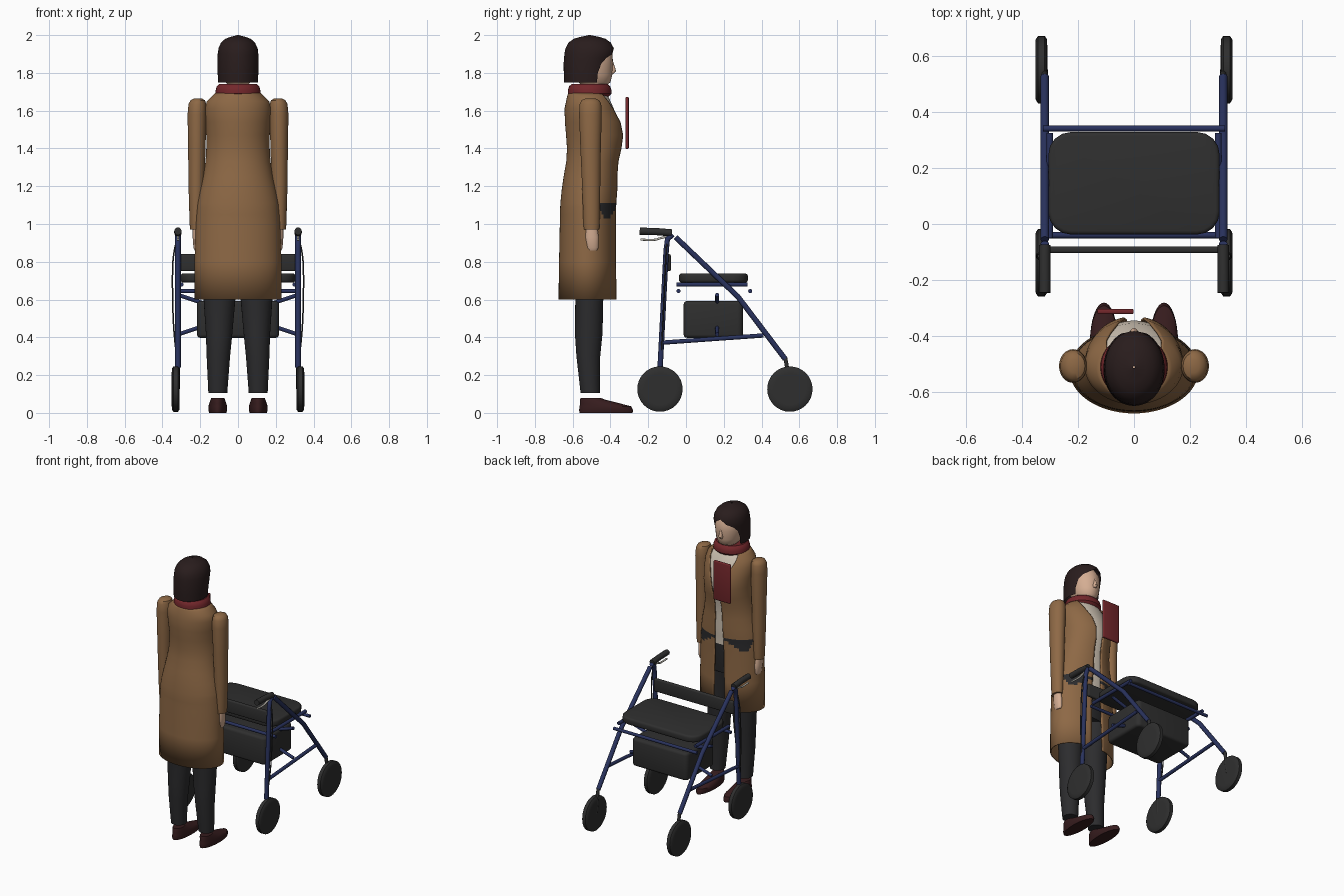
import bpy, bmesh, math
from mathutils import Vector

old = bpy.data.objects.get("Cube")
if old:
    bpy.data.objects.remove(old, do_unlink=True)


def material(name, r, g, b):
    m = bpy.data.materials.new(name)
    m.use_nodes = True
    m.diffuse_color = (r, g, b, 1)
    m.node_tree.nodes["Principled BSDF"].inputs["Base Color"].default_value = (r, g, b, 1)
    return m


TAN = material("camel_coat", .27, .14, .06)
HAIR = material("dark_brown_hair", .022, .012, .012)
RED = material("red_wool", .17, .02, .024)
TROUSER = material("charcoal_cloth", .025, .025, .027)
BLACK = material("black_rubber", .028, .028, .028)
BLUE = material("navy_metal", .022, .032, .11)
SKIN = material("skin", .66, .42, .29)
CREAM = material("cream_shirt", .66, .58, .48)
SHOE = material("maroon_leather", .038, .012, .013)
GREY = material("pale_metal", .55, .53, .47)


def finish(bm, name, mats, angle=40):
    bmesh.ops.recalc_face_normals(bm, faces=bm.faces)
    me = bpy.data.meshes.new(name)
    bm.to_mesh(me)
    bm.free()
    ob = bpy.data.objects.new(name, me)
    bpy.context.collection.objects.link(ob)
    for m in mats:
        me.materials.append(m)
    smooth(ob, angle)
    return ob


def smooth(ob, angle=40):
    bpy.ops.object.select_all(action='DESELECT')
    ob.select_set(True)
    bpy.context.view_layer.objects.active = ob
    bpy.ops.object.shade_smooth_by_angle(angle=math.radians(angle))


def loft(name, rings, mat, n=32, x=0, opening=None, extra=None, rule=None):
    """Skin ellipses (z, x, y, rx, ry); opening gives the front gap half-width per ring."""
    bm = bmesh.new()
    rows = []
    for i, (z, cx, cy, rx, ry) in enumerate(rings):
        a0 = math.asin(min(opening[i] / rx, 1)) if opening else 0
        count = n + 1 if opening else n
        row = []
        for k in range(count):
            a = a0 + (2 * math.pi - 2 * a0) * k / n
            row.append(bm.verts.new((x + cx + rx * math.sin(a), cy + ry * math.cos(a), z)))
        rows.append(row)
    for lo, hi in zip(rows, rows[1:]):
        for k in range(n):
            j = k + 1 if opening else (k + 1) % n
            bm.faces.new((lo[k], lo[j], hi[j], hi[k]))
    if not opening:
        bm.faces.new(rows[0])
        bm.faces.new(rows[-1])
    else:
        bmesh.ops.remove_doubles(bm, verts=bm.verts, dist=.0001)
    if rule:
        for f in bm.faces:
            f.material_index = int(rule(f.calc_center_median()))
    return finish(bm, name, [mat] + ([extra] if extra else []))


def tube(name, pts, r, mat, smooth_path=False):
    cu = bpy.data.curves.new(name, 'CURVE')
    cu.dimensions = '3D'
    cu.bevel_depth = r
    cu.bevel_resolution = 3
    cu.use_fill_caps = True
    sp = cu.splines.new('NURBS' if smooth_path else 'POLY')
    sp.points.add(len(pts) - 1)
    for p, co in zip(sp.points, pts):
        p.co = (*co, 1)
    if smooth_path:
        sp.use_endpoint_u = True
        sp.order_u = 3
    cu.materials.append(mat)
    ob = bpy.data.objects.new(name, cu)
    bpy.context.collection.objects.link(ob)
    bpy.ops.object.select_all(action='DESELECT')
    ob.select_set(True)
    bpy.context.view_layer.objects.active = ob
    bpy.ops.object.convert(target='MESH')
    smooth(bpy.context.object)
    return bpy.context.object


def box(name, centre, size, mat, corner=0, edge=.01):
    bm = bmesh.new()
    bmesh.ops.create_cube(bm, size=1)
    for v in bm.verts:
        v.co = Vector(c + s * p for c, s, p in zip(centre, size, v.co))
    if corner:
        upright = [e for e in bm.edges if abs(e.verts[0].co.z - e.verts[1].co.z) > .01]
        bmesh.ops.bevel(bm, geom=upright, offset=corner, segments=4, profile=.5, affect='EDGES')
    rim = [e for e in bm.edges if e.calc_face_angle(0) > .8]
    bmesh.ops.bevel(bm, geom=rim, offset=edge, segments=3, profile=.5, affect='EDGES')
    return finish(bm, name, [mat])


# Coat, open down the front, with dark pocket patches
coat = [(.60, 0, -.52, .23, .155), (.8, 0, -.52, .23, .152), (1.0, 0, -.519, .225, .149),
        (1.03, 0, -.518, .223, .149), (1.05, 0, -.518, .222, .149), (1.07, 0, -.518, .22, .149),
        (1.09, 0, -.517, .219, .149), (1.11, 0, -.516, .217, .149), (1.18, 0, -.51, .203, .148),
        (1.25, 0, -.505, .186, .143), (1.33, 0, -.495, .172, .139), (1.4, 0, -.485, .168, .145),
        (1.47, 0, -.482, .168, .153), (1.54, 0, -.49, .174, .151), (1.61, 0, -.505, .176, .138),
        (1.65, 0, -.51, .165, .125), (1.68, 0, -.513, .135, .115), (1.7, 0, -.515, .112, .105)]
gap = [.045, .04, .036, .035, .035, .034, .034, .033, .03, .028, .026, .025, .035, .055, .085, .1, .1, .09]
ob = loft("coat", coat, TAN, 72, opening=gap, extra=TROUSER,
          rule=lambda c: 1.03 < c.z < 1.11 and abs(c.y + .415) < (c.z - 1.005) * .5)
thick = ob.modifiers.new("cloth", 'SOLIDIFY')
thick.thickness = .008

# Shirt under the coat
loft("shirt", [(z, cx, cy, rx - .015, ry - .015) for z, cx, cy, rx, ry in coat if z > 1.04],
     CREAM, 48)
loft("trouser_waist", [(.84, 0, -.515, .17, .11), (.95, 0, -.515, .195, .128), (1.06, 0, -.515, .195, .131)],
     TROUSER, 40)

# Head, nose, hair and scarf
loft("head", [(1.66, 0, -.52, .055, .06), (1.725, 0, -.51, .055, .065), (1.735, 0, -.485, .05, .065),
              (1.75, 0, -.485, .066, .085), (1.79, 0, -.49, .083, .1), (1.85, 0, -.5, .094, .114),
              (1.9, 0, -.505, .094, .115), (1.95, 0, -.51, .07, .09)], SKIN)
loft("nose", [(1.795, 0, -.395, .012, .012), (1.81, 0, -.39, .015, .02), (1.83, 0, -.392, .011, .016),
              (1.865, 0, -.396, .006, .008)], SKIN, 12)
loft("hair", [(1.75, 0, -.525, .105, .12), (1.8, 0, -.525, .108, .122), (1.85, 0, -.52, .109, .128),
              (1.88, 0, -.515, .109, .13), (1.9, 0, -.511, .108, .133), (1.93, 0, -.51, .104, .128),
              (1.96, 0, -.51, .09, .112), (1.98, 0, -.51, .068, .085), (1.99, 0, -.51, .042, .052),
              (2.0, 0, -.51, .004, .004)], HAIR, 40,
     opening=[.094, .095, .09, .075, .045, 0, 0, 0, 0, 0])
loft("scarf", [(1.675, 0, -.51, .105, .1), (1.69, 0, -.51, .12, .115), (1.71, 0, -.51, .118, .115),
               (1.73, 0, -.51, .112, .108), (1.74, 0, -.51, .1, .095), (1.735, 0, -.51, .07, .07)], RED, 40)
box("scarf_tail", (-.066, -.312, 1.535), (.13, .018, .275), RED, edge=.006)

# Arms, hands, legs and shoes
for side, s in (("left", 1), ("right", -1)):
    loft(side + "_sleeve", [(.97, s * .222, -.5, .032, .04), (1.0, s * .222, -.5, .034, .043),
                            (1.2, s * .22, -.502, .042, .048), (1.4, s * .218, -.505, .046, .054),
                            (1.58, s * .217, -.506, .05, .06), (1.635, s * .215, -.506, .047, .057),
                            (1.655, s * .213, -.506, .038, .047), (1.665, s * .212, -.506, .02, .025)], TAN)
    loft(side + "_hand", [(.86, s * .217, -.495, .012, .024), (.875, s * .218, -.495, .018, .032),
                          (.93, s * .219, -.498, .021, .036), (.98, s * .22, -.5, .02, .03)], SKIN, 20)
    loft(side + "_trouser_leg", [(.105, s * .107, -.507, .05, .051), (.3, s * .104, -.517, .062, .063),
                                 (.42, s * .1, -.515, .07, .073), (.6, s * .098, -.512, .084, .074),
                                 (.84, s * .094, -.515, .09, .105), (1.0, s * .09, -.515, .09, .12)], TROUSER)
    loft(side + "_shoe", [(0, s * .107, -.423, .045, .14), (.015, s * .107, -.423, .05, .143),
                          (.035, s * .107, -.427, .05, .136), (.05, s * .107, -.455, .045, .106),
                          (.07, s * .107, -.495, .038, .066), (.08, s * .107, -.505, .034, .052)], SHOE)


def wheel(name, x, y):
    # Turned tyre with rounded shoulders
    profile = [(-.021, .085), (-.02, .108), (-.012, .12), (.012, .12), (.02, .108), (.021, .085)]
    bm = bmesh.new()
    rows = [[bm.verts.new((x + dx, y + r * math.cos(k * math.pi / 16), .126 + r * math.sin(k * math.pi / 16)))
             for k in range(32)] for dx, r in profile]
    for a, b in zip(rows, rows[1:]):
        for k in range(32):
            bm.faces.new((a[k], a[k - 1], b[k - 1], b[k]))
    bm.faces.new(rows[0])
    bm.faces.new(rows[-1])
    finish(bm, name, [BLACK])


# Walker side frames, wheels, grips and brakes
for side, s in (("left", 1), ("right", -1)):
    x = s * .318
    wheel(side + "_near_wheel", s * .33, -.138)
    wheel(side + "_far_wheel", s * .33, .55)
    tube(side + "_near_post", [(x, -.137, .24), (x, -.105, .86), (x, -.098, .92), (x, -.07, .945)], .015, BLUE)
    tube(side + "_diagonal", [(x, -.055, .93), (x, .275, .615), (x, .525, .285)], .015, BLUE)
    tube(side + "_lower_rail", [(x, -.125, .372), (x, .41, .41)], .012, BLUE)
    tube(side + "_seat_rail", [(s * .3, -.05, .68), (s * .3, .325, .68)], .012, BLUE)
    tube(side + "_near_fork", [(x, -.137, .26), (x, -.138, .126)], .011, BLACK)
    tube(side + "_far_fork", [(x, .525, .295), (x, .535, .24), (x, .55, .126)], .011, BLACK)
    tube(side + "_grip", [(x, -.245, .962), (x, -.16, .96), (x, -.075, .953)], .02, BLACK)
    tube(side + "_brake_lever", [(x, -.24, .918), (x, -.17, .912), (x, -.13, .928), (x, -.09, .935)],
         .006, GREY, True)
    tube(side + "_brake_cable", [(x, -.1, .93), (s * .345, -.105, .86), (s * .348, -.115, .65),
                                 (s * .34, -.125, .4), (x, -.135, .25)], .004, BLACK, True)
    # Folding cross brace
    tube(side + "_cross_brace", [(x, .165, .415), (-x, .165, .625)], .011, BLUE)

# Cross bars
for name, y, z, r in (("near_bar", -.04, .645, .011), ("far_bar", .34, .645, .011)):
    tube(name, [(-.325, y, z), (.325, y, z)], r, BLUE)

# Seat, backrest and bag
box("seat", (0, .145, .714), (.61, .365, .048), BLACK, corner=.08, edge=.014)
box("backrest", (0, -.092, .795), (.62, .024, .09), BLACK, edge=.009)
box("bag", (0, .145, .495), (.435, .315, .195), BLACK, corner=.03, edge=.018)
